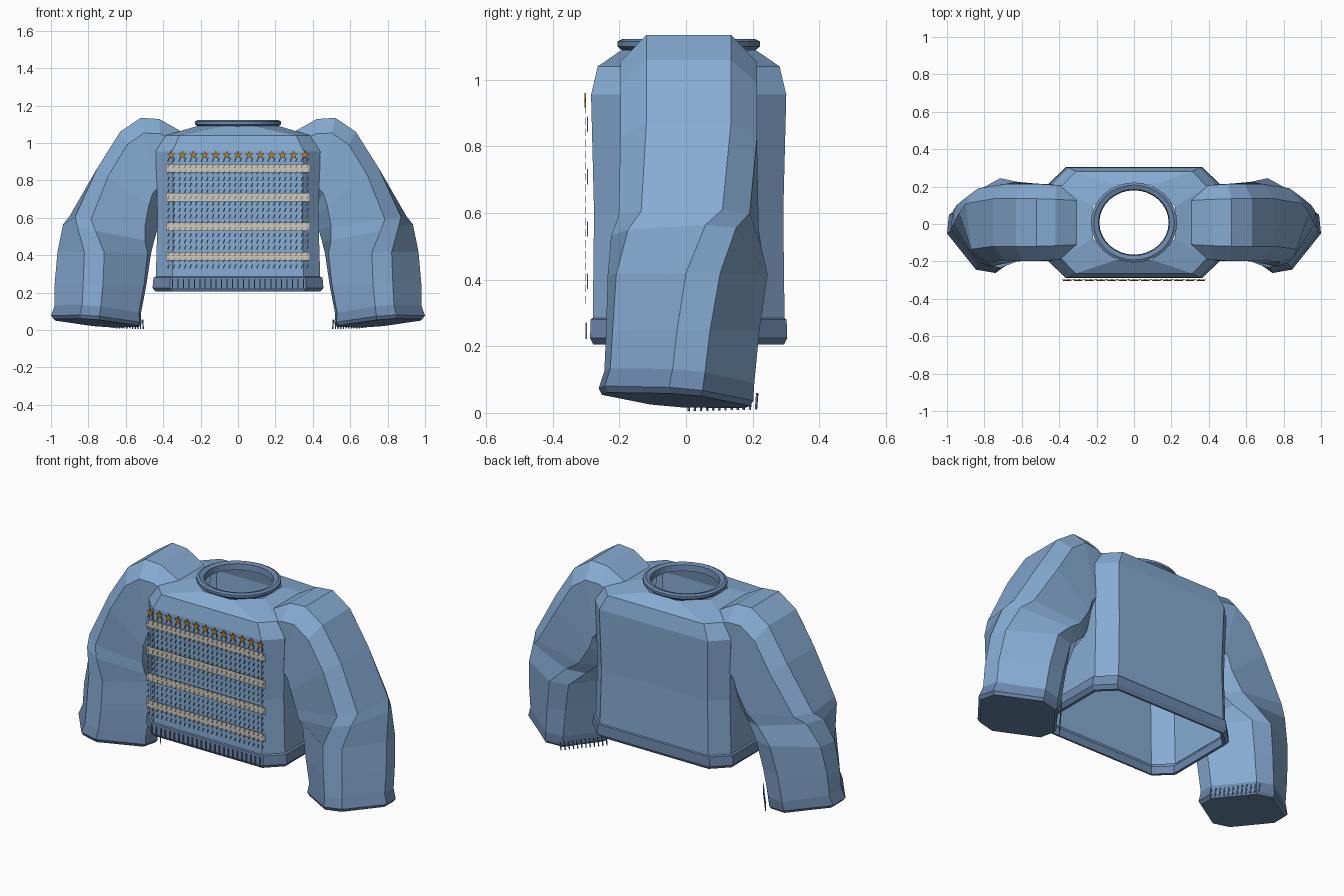
import bpy, bmesh, math
from mathutils import Vector, Matrix

if "Cube" in bpy.data.objects:
    bpy.data.objects.remove(bpy.data.objects["Cube"])


def material(name, rgb):
    m = bpy.data.materials.new(name)
    m.use_nodes = True
    m.diffuse_color = (*rgb, 1)
    m.node_tree.nodes["Principled BSDF"].inputs["Base Color"].default_value = (*rgb, 1)
    return m


KNIT = material("knit_blue", (0.24, 0.41, 0.65))
TRIM = material("trim_blue", (0.15, 0.25, 0.42))
CREAM = material("stripe_cream", (0.65, 0.58, 0.47))
GOLD = material("star_gold", (0.5, 0.22, 0.015))


def finish(name, bm, mat):
    bmesh.ops.recalc_face_normals(bm, faces=bm.faces)
    me = bpy.data.meshes.new(name)
    bm.to_mesh(me)
    bm.free()
    me.materials.append(mat)
    ob = bpy.data.objects.new(name, me)
    bpy.context.collection.objects.link(ob)
    return ob


def loft(name, rings, mat, cap_end=False):
    bm = bmesh.new()
    loops = [[bm.verts.new(p) for p in ring] for ring in rings]
    n = len(loops[0])
    for a, b in zip(loops, loops[1:]):
        for i in range(n):
            j = (i + 1) % n
            bm.faces.new((a[i], a[j], b[j], b[i]))
    if cap_end:
        bm.faces.new(loops[-1])
    return finish(name, bm, mat)


def mirror_x(ob):
    m = ob.modifiers.new("mirror", "MIRROR")
    m.use_axis = (True, False, False)
    return ob


def octagon(fu, fv):
    # unit box with cut corners; fu and fv are the flat fractions
    return [(1, -fv), (1, fv), (fu, 1), (-fu, 1),
            (-1, fv), (-1, -fv), (-fu, -1), (fu, -1)]


# Torso and hem: cut-corner rectangles stacked in z
def torso_ring(z, hx, hy, fu=0.8, fv=0.7):
    return [(u * hx, 0.008 + v * hy, z) for u, v in octagon(fu, fv)]


loft("torso", [
    torso_ring(0.27, 0.44, 0.288),
    torso_ring(0.6, 0.43, 0.284),
    torso_ring(0.955, 0.44, 0.293),
    torso_ring(1.04, 0.39, 0.273),
    torso_ring(1.09, 0.22, 0.2, 0.42, 0.42)], KNIT)
loft("hem", [
    torso_ring(0.285, 0.442, 0.289),
    torso_ring(0.28, 0.452, 0.294),
    torso_ring(0.225, 0.457, 0.296),
    torso_ring(0.205, 0.44, 0.286),
    torso_ring(0.205, 0.425, 0.275),
    torso_ring(0.25, 0.425, 0.275)], TRIM)

# Collar: a turned band
collar_profile = [(0.185, 1.08), (0.205, 1.08), (0.23, 1.1),
                  (0.23, 1.115), (0.215, 1.122), (0.19, 1.115), (0.185, 1.08)]
loft("collar", [[(r * math.cos(t), 0.008 + 0.93 * r * math.sin(t), z)
                 for t in (math.tau * i / 32 for i in range(32))]
                for r, z in collar_profile], TRIM)


# Sleeves: twisted octagons between an outer and an inner outline point
def sleeve_ring(outer, inner, cy, hy, twist=0, tilt=0):
    c, s = math.cos(math.radians(twist)), math.sin(math.radians(twist))
    pts = [(u * c - v * s, u * s + v * c) for u, v in octagon(0.65, 0.62)]
    mu, mv = max(p[0] for p in pts), max(p[1] for p in pts)
    o, i = Vector(outer), Vector(inner)
    ring = []
    for u, v in pts:
        p = (o + i) / 2 + (o - i) / 2 * (u / mu)
        ring.append((p.x, cy + hy * v / mv, p.y - tilt * v / mv))
    return ring


wrist = sleeve_ring((0.98, 0.13), (0.52, 0.085), -0.02, 0.225, -37, 0.02)
mirror_x(loft("sleeve", [
    sleeve_ring((0.3, 1.06), (0.36, 0.68), 0.008, 0.19),
    sleeve_ring((0.42, 1.128), (0.4, 0.68), 0.008, 0.2),
    sleeve_ring((0.52, 1.135), (0.42, 0.67), 0.008, 0.205),
    sleeve_ring((0.63, 1.06), (0.42, 0.66), 0.008, 0.205),
    sleeve_ring((0.75, 0.87), (0.42, 0.62), 0.008, 0.205),
    sleeve_ring((0.9, 0.61), (0.43, 0.54), 0.008, 0.21, -6),
    sleeve_ring((0.935, 0.565), (0.45, 0.47), 0.0, 0.225, -17),
    sleeve_ring((0.965, 0.42), (0.465, 0.41), 0.005, 0.24, -33),
    sleeve_ring((0.98, 0.25), (0.49, 0.24), -0.01, 0.23, -36),
    wrist], KNIT))
mirror_x(loft("cuff", [
    wrist,
    sleeve_ring((1.0, 0.075), (0.515, 0.035), -0.03, 0.232, -37, 0.02),
    sleeve_ring((0.985, 0.057), (0.53, 0.018), -0.03, 0.222, -37, 0.018)],
    TRIM, cap_end=True))


# Thin plates gathered into one mesh per detail
def plates(name, items, mat):
    bm = bmesh.new()
    for pos, size, lean, turn in items:
        bmesh.ops.create_cube(bm, size=1, matrix=Matrix.Translation(pos)
                              @ Matrix.Rotation(turn, 4, "Z")
                              @ Matrix.Rotation(lean, 4, "Y")
                              @ Matrix.Diagonal((*size, 1)))
    return finish(name, bm, mat)


COLUMNS = 13
PITCH = 0.0595
column_x = [(i - (COLUMNS - 1) / 2) * PITCH for i in range(COLUMNS)]

# Chest stripes
plates("chest_stripes", [((0, -0.296, 0.395 + 0.157 * k), (0.77, 0.003, 0.046), 0, 0)
                         for k in range(4)], CREAM)

# Knit stitches: short leaning ticks in columns
plates("stitches", [((x + side * PITCH / 4, -0.302, 0.34 + 0.0335 * r),
                     (0.006, 0.002, 0.022), 0.35, 0)
                    for x in column_x for side in (-1, 1) for r in range(18)], TRIM)

# Hem ribs
plates("hem_ribs", [((-0.35 + 0.7 * i / 24, -0.299, 0.247), (0.006, 0.004, 0.05), 0, 0)
                    for i in range(25)], TRIM)

# Cuff ribs along the inner back face of each cuff
start, end = Vector((0.508, 0.01, 0.03)), Vector((0.665, 0.212, 0.035))
angle = math.atan2(end.y - start.y, end.x - start.x)
mirror_x(plates("cuff_ribs", [(start.lerp(end, i / 11), (0.006, 0.004, 0.05), 0.1, angle)
                              for i in range(12)], TRIM))

# Row of five-pointed stars
bm = bmesh.new()
for x in column_x:
    outline = []
    for k in range(10):
        r, t = (0.024 if k % 2 == 0 else 0.011), math.pi / 2 + math.pi * k / 5
        outline.append(bm.verts.new((x + r * math.cos(t), -0.304, 0.936 + r * math.sin(t))))
    face = bm.faces.new(outline)
    ext = bmesh.ops.extrude_face_region(bm, geom=[face])
    bmesh.ops.translate(bm, vec=(0, 0.004, 0),
                        verts=[g for g in ext["geom"] if isinstance(g, bmesh.types.BMVert)])
    bm.faces.new(list(reversed(outline))) if not face.is_valid else None
finish("chest_stars", bm, GOLD)
